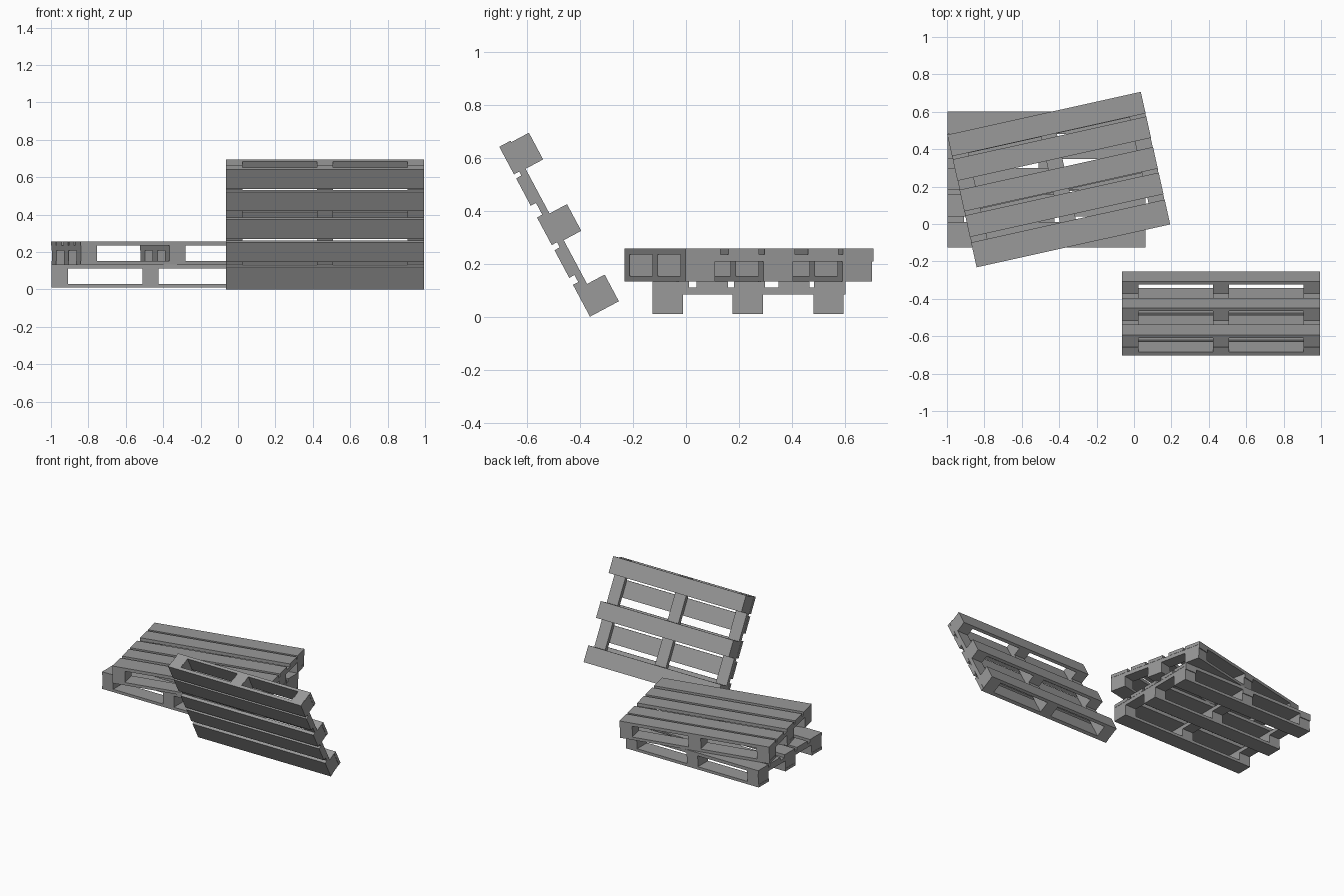
import bpy, bmesh
from math import radians
from mathutils import Matrix, Vector

cube = bpy.data.objects.get("Cube")
if cube:
    bpy.data.objects.remove(cube, do_unlink=True)

wood = bpy.data.materials.new("grey_wood")
wood.use_nodes = True
grey = (0.32, 0.32, 0.32, 1)
wood.diffuse_color = grey
wood.node_tree.nodes["Principled BSDF"].inputs["Base Color"].default_value = grey

LENGTH, DEPTH = 1.06, 0.726
# Layer heights, from the ground boards up to the deck
Z_BOTTOM, Z_BLOCK, Z_STRINGER, Z_DECK = 0.02, 0.075, 0.101, 0.1235
COLUMNS = {"right": -0.485, "middle": 0, "left": 0.485}
ROWS = {"front": -0.306, "centre": -0.005, "back": 0.3}
# Deck boards as start and end distance from the back edge
DECK = [(0, 0.118), (0.135, 0.252), (0.302, 0.42), (0.442, 0.56), (0.59, DEPTH)]


def plank(name, x, y, z, matrix):
    """Box between the (low, high) pairs x, y, z, placed by matrix."""
    bm = bmesh.new()
    bmesh.ops.create_cube(bm, size=1)
    for v in bm.verts:
        v.co = Vector(r[0] if c < 0 else r[1] for c, r in zip(v.co, (x, y, z)))
    mesh = bpy.data.meshes.new(name)
    bm.to_mesh(mesh)
    bm.free()
    mesh.materials.append(wood)
    obj = bpy.data.objects.new(name, mesh)
    obj.matrix_world = matrix
    bpy.context.scene.collection.objects.link(obj)


def around(centre, width):
    return centre - width / 2, centre + width / 2


def pallet(name, matrix):
    full_x, full_y = around(0, LENGTH), around(0, DEPTH)
    # Ground boards, with three blocks on each
    for row, y in ROWS.items():
        span = around(y, 0.114)
        plank(f"{name}_{row}_ground_board", full_x, span, (0, Z_BOTTOM), matrix)
        for column, x in COLUMNS.items():
            plank(f"{name}_{row}_{column}_block", around(x, 0.087), span,
                  (Z_BOTTOM, Z_BLOCK), matrix)
    # Cross boards over the blocks
    for column, x in COLUMNS.items():
        plank(f"{name}_{column}_cross_board", around(x, 0.087), full_y,
              (Z_BLOCK, Z_STRINGER), matrix)
    # Deck boards
    for i, (start, end) in enumerate(DECK, 1):
        plank(f"{name}_deck_board_{i}", full_x, (DEPTH / 2 - end, DEPTH / 2 - start),
              (Z_STRINGER, Z_DECK), matrix)


# Two stacked pallets, the upper one turned, and one tipped on its edge
pallet("lower_pallet", Matrix.Translation((-0.4675, 0.2375, 0.01)))
pallet("upper_pallet", Matrix.Translation((-0.4025, 0.2375, 0.1335))
       @ Matrix.Rotation(radians(12.5), 4, "Z"))
pallet("leaning_pallet", Matrix.Translation((0.465, -0.424, 0.379))
       @ Matrix.Rotation(radians(118.1), 4, "X"))
